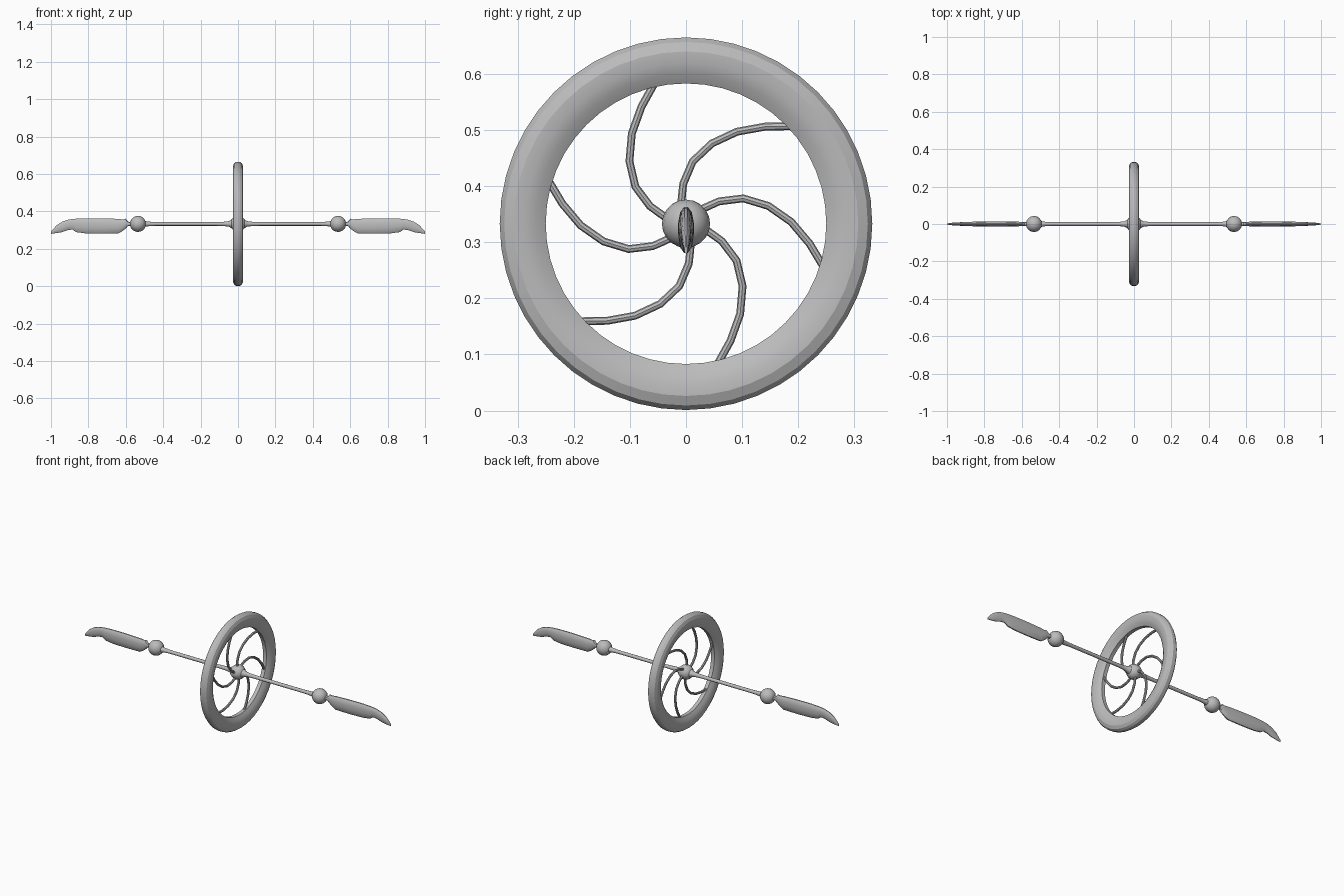
import bpy, bmesh, math
from mathutils import Vector

if "Cube" in bpy.data.objects:
    bpy.data.objects.remove(bpy.data.objects["Cube"])

CZ = 0.333  # axle height

grey = bpy.data.materials.new("plain grey")
grey.diffuse_color = (0.5, 0.5, 0.5, 1)
grey.use_nodes = True
grey.node_tree.nodes["Principled BSDF"].inputs["Base Color"].default_value = grey.diffuse_color


def finish(name, bm, smooth=None):
    bmesh.ops.recalc_face_normals(bm, faces=bm.faces[:])
    me = bpy.data.meshes.new(name)
    bm.to_mesh(me)
    bm.free()
    ob = bpy.data.objects.new(name, me)
    bpy.context.collection.objects.link(ob)
    me.materials.append(grey)
    if smooth:
        bpy.ops.object.select_all(action='DESELECT')
        ob.select_set(True)
        bpy.context.view_layer.objects.active = ob
        bpy.ops.object.shade_smooth_by_angle(angle=math.radians(smooth))
    return ob


def loft(bm, rings, closed=False):
    """Skin a list of point rings; cap the ends unless closed."""
    vs = [[bm.verts.new(p) for p in r] for r in rings]
    n = len(vs[0])
    for i in range(len(vs) if closed else len(vs) - 1):
        a, b = vs[i], vs[(i + 1) % len(vs)]
        for k in range(n):
            bm.faces.new((a[k], a[(k + 1) % n], b[(k + 1) % n], b[k]))
    if not closed:
        bm.faces.new(vs[0])
        bm.faces.new(vs[-1])


def ring_x(x, r, n=12):
    return [(x, r * math.cos(2 * math.pi * k / n), CZ + r * math.sin(2 * math.pi * k / n))
            for k in range(n)]


# Wheel rim: rounded section (x, radius) swept round the axle
half = [(0.011, 0.250), (0.021, 0.267), (0.0275, 0.287), (0.028, 0.307), (0.021, 0.324), (0.009, 0.332)]
section = half + [(-x, r) for x, r in reversed(half)]
bm = bmesh.new()
N = 48
loft(bm, [[(x, r * math.cos(2 * math.pi * i / N), CZ + r * math.sin(2 * math.pi * i / N))
           for x, r in section] for i in range(N)], closed=True)
finish("wheel_rim", bm, 20)

# Six curved spokes
path = [(-.009, .030), (-.007, .052), (-.005, .071), (.012, .111), (.046, .143),
        (.091, .164), (.141, .173), (.200, .174)]
for s in range(6):
    a = s * math.pi / 3
    pts = [Vector((0, y * math.cos(a) - z * math.sin(a), CZ + y * math.sin(a) + z * math.cos(a)))
           for y, z in path]
    rings = []
    for i, p in enumerate(pts):
        t = (pts[min(i + 1, len(pts) - 1)] - pts[max(i - 1, 0)]).normalized()
        u = Vector((1, 0, 0))
        v = t.cross(u)
        rings.append([p + 0.007 * (u * math.cos(k * math.pi / 4) + v * math.sin(k * math.pi / 4))
                      for k in range(8)])
    bm = bmesh.new()
    loft(bm, rings)
    finish("spoke_%d" % (s + 1), bm, 40)


# Hub and handle balls
def ball(name, x, r):
    bm = bmesh.new()
    bmesh.ops.create_uvsphere(bm, u_segments=16, v_segments=10, radius=r)
    bmesh.ops.translate(bm, verts=bm.verts[:], vec=(x, 0, CZ))
    finish(name, bm, 40)


ball("hub", 0, 0.042)

# Blade stations: x, top z, bottom z, half thickness (z relative to the axle)
stations = [(0.560, .012, -.012, .012), (0.585, .010, -.010, .010), (0.592, .017, -.015, .010),
            (0.600, .028, -.024, .011), (0.615, .024, -.037, .012), (0.640, .027, -.051, .013),
            (0.740, .030, -.052, .014), (0.820, .030, -.050, .013), (0.865, .028, -.044, .012),
            (0.885, .026, -.030, .011), (0.910, .022, -.033, .010), (0.940, .012, -.044, .009),
            (0.970, -.007, -.049, .007), (0.998, -.041, -.053, .003)]

for side, label in ((-1, "left"), (1, "right")):
    # Axle rod, flared at both ends
    bm = bmesh.new()
    loft(bm, [ring_x(side * x, r) for x, r in
              ((0.0, .026), (0.036, .023), (0.048, .015), (0.075, .0115), (0.12, .010),
               (0.44, .010), (0.475, .012), (0.50, .016), (0.535, .018))])
    finish("axle_" + label, bm, 40)
    ball("ball_" + label, side * 0.535, 0.043)
    # Leaf-shaped blade with a lens section
    rings = []
    for x, top, bot, t in stations:
        x = side * (x if x < 0.99 else 1.0)
        up = [(t * f, CZ + bot + (top - bot) * h)
              for f, h in ((.25, 0), (.75, .12), (1, .4), (1, .65), (.75, .88), (.25, 1))]
        rings.append([(x, y, z) for y, z in up] + [(x, -y, z) for y, z in reversed(up)])
    bm = bmesh.new()
    loft(bm, rings)
    finish("blade_" + label, bm, 35)
